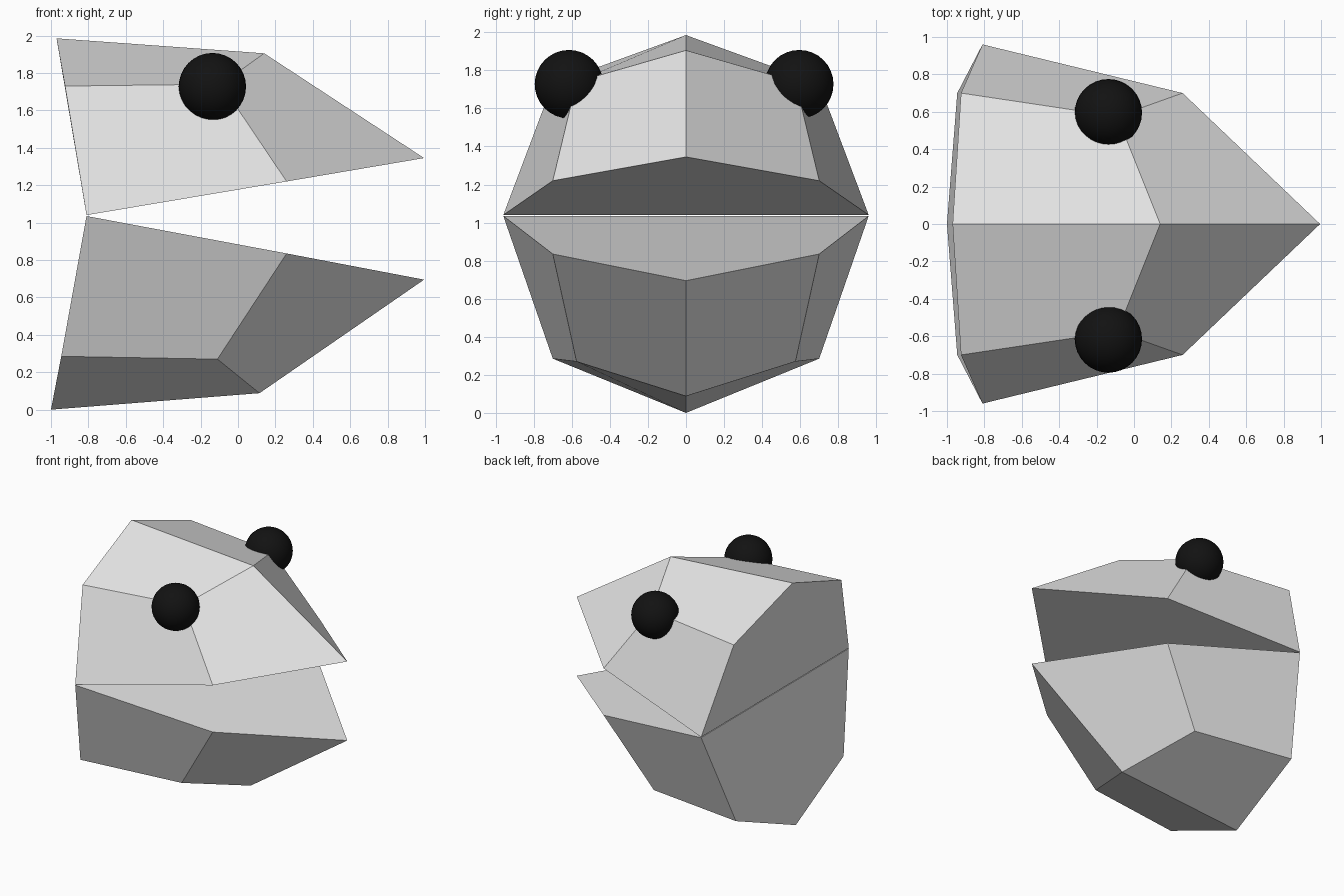
import bpy, bmesh

if "Cube" in bpy.data.objects:
    bpy.data.objects.remove(bpy.data.objects["Cube"])


def material(name, rgb):
    m = bpy.data.materials.new(name)
    m.diffuse_color = (*rgb, 1)
    m.use_nodes = True
    m.node_tree.nodes["Principled BSDF"].inputs["Base Color"].default_value = m.diffuse_color
    return m


skin = material("pale_grey", (0.8, 0.8, 0.8))
black = material("eye_black", (0.006, 0.006, 0.006))


def jaw(name, back, front, tip):
    """Loft a back half-section (lip, cheek, ridge) to a front one, closing to a tip."""
    bm = bmesh.new()

    def ring(section):
        lip, cheek, ridge = section
        pts = [lip, cheek, ridge] + [(x, -y, z) for x, y, z in (cheek, lip)]
        return [bm.verts.new(p) for p in pts]

    b, f = ring(back), ring(front)
    t = bm.verts.new(tip)
    for i in range(4):                                   # cheeks and crown
        bm.faces.new((b[i], b[i + 1], f[i + 1], f[i]))
    bm.faces.new((f[0], f[1], f[2], t))                  # snout sides
    bm.faces.new((f[2], f[3], f[4], t))
    bm.faces.new(b)                                      # back of head
    bm.faces.new((b[0], f[0], t, f[4], b[4]))            # mouth surface
    bmesh.ops.recalc_face_normals(bm, faces=bm.faces)
    me = bpy.data.meshes.new(name)
    bm.to_mesh(me)
    bm.free()
    me.materials.append(skin)
    ob = bpy.data.objects.new(name, me)
    bpy.context.collection.objects.link(ob)


# Upper head and lower jaw, hinged along the back
jaw("upper_head",
    [(-0.81, 0.96, 1.04), (-0.925, 0.70, 1.73), (-0.97, 0, 1.985)],
    [(0.26, 0.70, 1.22), (-0.09, 0.575, 1.74), (0.14, 0, 1.905)],
    (0.995, 0, 1.345))
jaw("lower_jaw",
    [(-0.81, 0.96, 1.035), (-0.945, 0.70, 0.285), (-1.0, 0, 0.0)],
    [(0.26, 0.70, 0.835), (-0.11, 0.575, 0.27), (0.115, 0, 0.088)],
    (0.995, 0, 0.695))

# Round eyes
for side, y in (("right", -0.615), ("left", 0.595)):
    bpy.ops.mesh.primitive_uv_sphere_add(segments=32, ring_count=16, radius=0.18,
                                         location=(-0.137, y, 1.727))
    eye = bpy.context.object
    eye.name = side + "_eye"
    eye.data.materials.append(black)
    bpy.ops.object.shade_smooth()
